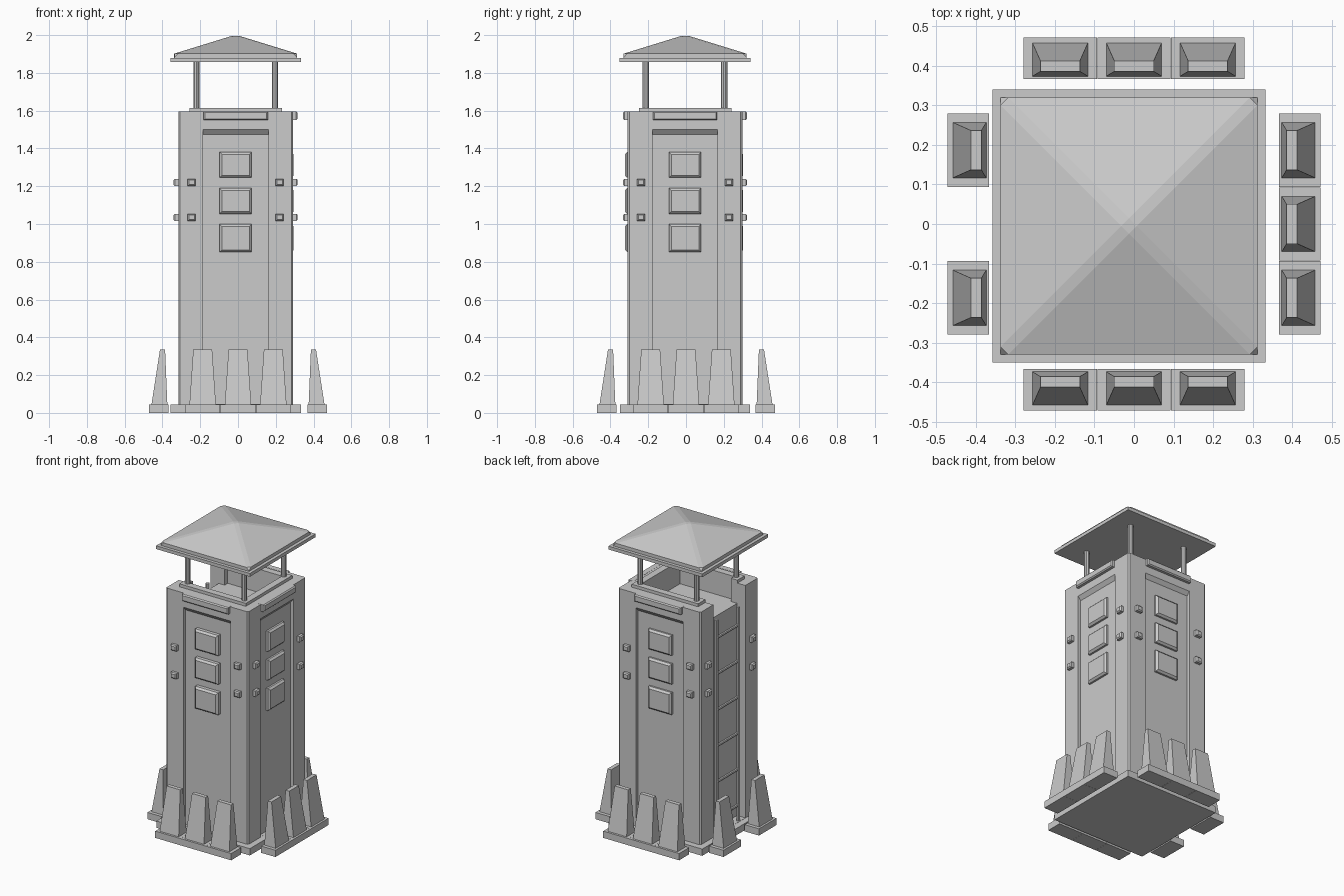
import bpy, bmesh, math
from mathutils import Matrix, Vector

if "Cube" in bpy.data.objects:
    bpy.data.objects.remove(bpy.data.objects["Cube"])

TOWER = Matrix.Translation((-0.0125, -0.005, 0))
H = 0.3035            # half width of the tower body
FRONT, RIGHT, BACK, LEFT = range(4)


def side(k):
    """Turn a front-facing part (outward = -y) towards side k."""
    return Matrix.Rotation(k * math.pi / 2, 4, 'Z')


def finish(name, bm, mat):
    bm.transform(mat)
    bmesh.ops.recalc_face_normals(bm, faces=bm.faces)
    me = bpy.data.meshes.new(name)
    bm.to_mesh(me)
    bm.free()
    ob = bpy.data.objects.new(name, me)
    bpy.context.collection.objects.link(ob)
    return ob


def hull(name, a, b, mat=TOWER):
    """Six-sided block between two matching loops of four points."""
    bm = bmesh.new()
    va = [bm.verts.new(p) for p in a]
    vb = [bm.verts.new(p) for p in b]
    bm.faces.new(va)
    bm.faces.new(vb)
    for i in range(4):
        j = (i + 1) % 4
        bm.faces.new((va[i], va[j], vb[j], vb[i]))
    return finish(name, bm, mat)


def flat(x0, x1, y0, y1, z):
    return [(x0, y0, z), (x1, y0, z), (x1, y1, z), (x0, y1, z)]


def wall(x0, x1, z0, z1, y):
    return [(x0, y, z0), (x1, y, z0), (x1, y, z1), (x0, y, z1)]


def box(name, x0, x1, y0, y1, z0, z1, mat=TOWER):
    return hull(name, flat(x0, x1, y0, y1, z0), flat(x0, x1, y0, y1, z1), mat)


def stud(name, x, z, w, h, y0, y1, bev, mat):
    """Raised block with chamfered face, growing from y0 out to y1."""
    bm = bmesh.new()
    ym = y1 + bev
    loops = [[bm.verts.new(p) for p in wall(x - a, x + a, z - b, z + b, y)]
             for a, b, y in ((w, h, y0), (w, h, ym), (w - bev, h - bev, y1))]
    bm.faces.new(loops[0])
    bm.faces.new(loops[2])
    for p, q in zip(loops, loops[1:]):
        for i in range(4):
            j = (i + 1) % 4
            bm.faces.new((p[i], p[j], q[j], q[i]))
    return finish(name, bm, mat)


def rod(name, p, q, r, sides=8, mat=TOWER):
    p, q = Vector(p), Vector(q)
    d = q - p
    bm = bmesh.new()
    bmesh.ops.create_cone(bm, cap_ends=True, segments=sides, radius1=r, radius2=r, depth=d.length)
    bm.transform(Matrix.Translation((p + q) / 2) @ d.to_track_quat('Z', 'Y').to_matrix().to_4x4())
    return finish(name, bm, mat)


def cut(ob, cutter):
    m = ob.modifiers.new("cut", 'BOOLEAN')
    m.operation = 'DIFFERENCE'
    m.solver = 'EXACT'
    m.object = cutter
    bpy.context.view_layer.objects.active = ob
    bpy.ops.object.modifier_apply(modifier=m.name)
    bpy.data.objects.remove(cutter)


def chamfer(ob, pick, width):
    bm = bmesh.new()
    bm.from_mesh(ob.data)
    edges = [e for e in bm.edges if pick(*(v.co for v in e.verts))]
    bmesh.ops.bevel(bm, geom=edges, offset=width, segments=1, affect='EDGES')
    bm.to_mesh(ob.data)
    bm.free()


# Foundation plate and tower body with chamfered corners
box("foundation", -0.345, 0.345, -0.345, 0.345, 0, 0.045)
body = box("tower_body", -H, H, -H, H, 0.04, 1.595)
chamfer(body, lambda a, b: abs(a.z - b.z) > 1, 0.009)

# Recessed wall panels with a sloping head on three sides
for k in (FRONT, RIGHT, BACK):
    cut(body, hull("panel_cutter", wall(-0.173, 0.173, 0.046, 1.525, -H - 0.02),
                   wall(-0.173, 0.173, 0.046, 1.475, -H + 0.02), TOWER @ side(k)))

# Lookout pit, ladder slot and entrance on the left side
cut(body, box("pit_cutter", -0.2, 0.2, -0.2, 0.2, 1.46, 1.7))
cut(body, box("slot_cutter", -0.168, 0.168, -H - 0.05, -H + 0.06, 0.046, 1.7, TOWER @ side(LEFT)))
cut(body, box("entry_cutter", -0.168, 0.168, -H - 0.05, -0.1, 1.46, 1.7, TOWER @ side(LEFT)))

# Parapet rim, broken at the entrance
rim = box("parapet_rim", -0.245, 0.245, -0.245, 0.245, 1.59, 1.615)
cut(rim, box("rim_cutter", -0.2, 0.2, -0.2, 0.2, 1.5, 1.7))
cut(rim, box("rim_gap_cutter", -0.4, -0.1, -0.168, 0.168, 1.5, 1.7))

# Raised window plates, wall-top brackets and corner bolts
for k in range(4):
    m = TOWER @ side(k)
    if k != LEFT:
        out = -H - (0.015 if k == FRONT else 0.004)
        for z in (0.925, 1.122, 1.313):
            stud("window_plate", 0, z, 0.085, 0.074 if z < 1 else 0.068, -H + 0.03, out, 0.012, m)
        stud("wall_bracket", 0, 1.573, 0.17, 0.023, -H + 0.02, -H - 0.024, 0.007, m)
    for x in (-0.233, 0.233):
        for z in (1.035, 1.22):
            stud("corner_bolt", x, z, 0.021, 0.019, -H + 0.01, -H - 0.025, 0.007, m)

# Ladder in the slot
lad = TOWER @ side(LEFT)
for x in (-0.115, 0.115):
    rod("ladder_rail", (x, -H + 0.015, 0.046), (x, -H + 0.015, 1.47), 0.012, mat=lad)
for i in range(6):
    z = 0.15 + 0.24 * i
    rod("ladder_rung", (-0.115, -H + 0.015, z), (0.115, -H + 0.015, z), 0.01, mat=lad)

# Roof posts
for x in (-1, 1):
    for y in (-1, 1):
        rod("roof_post", (x * 0.208, y * 0.208, 1.6), (x * 0.208, y * 0.208, 1.87), 0.017, 10)

# Roof: eave slab and hipped pyramid with blunted ridges
box("roof_eave", -0.346, 0.346, -0.346, 0.346, 1.858, 1.88)
bm = bmesh.new()
low = [bm.verts.new(p) for p in flat(-0.325, 0.325, -0.325, 0.325, 1.878)]
mid = [bm.verts.new(p) for p in flat(-0.325, 0.325, -0.325, 0.325, 1.902)]
apex = bm.verts.new((0, 0, 2.002))
bm.faces.new(low)
for i in range(4):
    j = (i + 1) % 4
    bm.faces.new((low[i], low[j], mid[j], mid[i]))
    bm.faces.new((mid[i], mid[j], apex))
roof = finish("roof", bm, TOWER)
chamfer(roof, lambda a, b: max(a.z, b.z) > 1.99, 0.014)

# Tapered barricade blocks; the ladder side keeps a gap in the middle
for k in range(4):
    for x in (-0.187, 0, 0.187):
        if k == LEFT and x == 0:
            continue
        box("barricade_base", x - 0.093, x + 0.093, -0.472, -0.367, 0, 0.045, side(k))
        hull("barricade_block", flat(x - 0.07, x + 0.07, -0.458, -0.374, 0.044),
             flat(x - 0.05, x + 0.05, -0.413, -0.386, 0.335), side(k))
